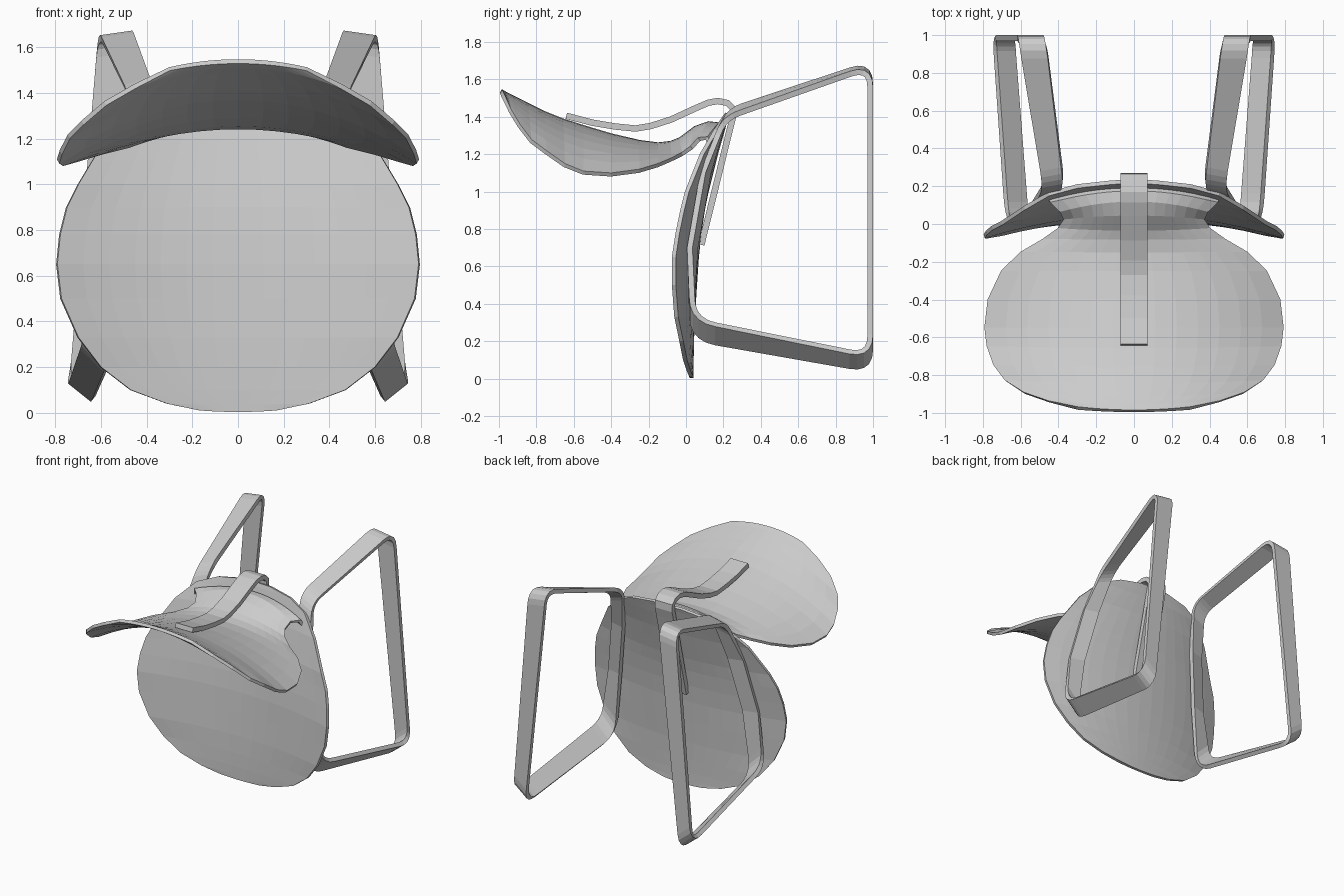
import bpy
from mathutils import Vector


def make_object(name, verts, faces):
    mesh = bpy.data.meshes.new(name)
    mesh.from_pydata(verts, [], faces)
    mesh.update()
    obj = bpy.data.objects.new(name, mesh)
    bpy.context.scene.collection.objects.link(obj)
    return obj


def shell(name, rows, columns=14, thickness=0.022):
    """Bent plywood: each row is half width, centre (y, z), edge (y, z)."""
    verts, faces = [], []
    n = columns + 1
    for w, cy, cz, ey, ez in rows:
        for i in range(n):
            u = 2 * i / columns - 1
            verts.append((w * u, cy + (ey - cy) * u * u, cz + (ez - cz) * u * u))
    for r in range(len(rows) - 1):
        for i in range(columns):
            a = r * n + i
            faces.append((a, a + 1, a + n + 1, a + n))
    obj = make_object(name, verts, faces)
    mod = obj.modifiers.new("thickness", "SOLIDIFY")
    mod.thickness = thickness
    mod.offset = 0
    return obj


def fillet(keys, closed, steps=5):
    """Round corners of (point, half width vector, radius) keys."""
    out = []
    count = len(keys)
    for i, (p, d, r) in enumerate(keys):
        p, d = Vector(p), Vector(d)
        if r == 0 or (not closed and i in (0, count - 1)):
            out.append((p, d))
            continue
        q, s = Vector(keys[i - 1][0]), Vector(keys[(i + 1) % count][0])
        a, b = p + (q - p).normalized() * r, p + (s - p).normalized() * r
        for k in range(steps + 1):
            t = k / steps
            out.append((a * (1 - t) ** 2 + p * 2 * t * (1 - t) + b * t * t, d))
    return out


def band(name, keys, closed, thickness):
    """Flat strip of rectangular section swept along a path."""
    path = fillet(keys, closed)
    n = len(path)
    verts, faces = [], []
    for i, (p, d) in enumerate(path):
        before = path[i - 1][0] if closed or i > 0 else p
        after = path[(i + 1) % n][0] if closed or i < n - 1 else p
        h = (after - before).cross(d).normalized() * thickness / 2
        verts += [p - d - h, p + d - h, p + d + h, p - d + h]
    for i in range(n if closed else n - 1):
        a, b = 4 * i, 4 * ((i + 1) % n)
        for k in range(4):
            m = (k + 1) % 4
            faces.append((a + k, a + m, b + m, b + k))
    if not closed:
        faces += [(3, 2, 1, 0), tuple(range(4 * n - 4, 4 * n))]
    return make_object(name, verts, faces)


# Seat: upright dished shell (half width, centre y, edge y, z)
seat = [(0.17, 0.03, 0.028, 0.008), (0.31, 0.03, 0.015, 0.04), (0.47, 0.03, -0.005, 0.10),
        (0.60, 0.032, -0.025, 0.20), (0.70, 0.037, -0.052, 0.33), (0.775, 0.048, -0.065, 0.50),
        (0.793, 0.058, -0.065, 0.65), (0.78, 0.072, -0.045, 0.78), (0.75, 0.09, -0.02, 0.90),
        (0.70, 0.11, 0.005, 1.0), (0.64, 0.135, 0.045, 1.10), (0.58, 0.16, 0.085, 1.20),
        (0.45, 0.197, 0.16, 1.33), (0.30, 0.213, 0.20, 1.39), (0.12, 0.223, 0.22, 1.418)]
# Bottom and top rows arc into the rim
seat_rows = [(w, c, z, e, z) for w, c, e, z in seat]
seat_rows[0] = (0.17, 0.03, 0.004, 0.028, 0.012)
shell("seat", seat_rows)

# Backrest: arched shell narrowing to a neck that curls onto the seat
back_rows = [
    (0.30, -0.99, 1.538, -0.975, 1.505), (0.45, -0.96, 1.52, -0.94, 1.43),
    (0.58, -0.92, 1.50, -0.895, 1.355), (0.68, -0.85, 1.465, -0.83, 1.27),
    (0.74, -0.76, 1.42, -0.75, 1.21), (0.775, -0.66, 1.38, -0.65, 1.14),
    (0.787, -0.55, 1.345, -0.55, 1.10), (0.77, -0.40, 1.30, -0.40, 1.09),
    (0.70, -0.25, 1.265, -0.25, 1.11), (0.60, -0.15, 1.252, -0.15, 1.14),
    (0.48, -0.08, 1.26, -0.08, 1.17), (0.40, -0.03, 1.28, -0.02, 1.20),
    (0.37, 0.05, 1.34, 0.03, 1.235), (0.39, 0.12, 1.365, 0.07, 1.28),
    (0.44, 0.17, 1.36, 0.11, 1.285), (0.45, 0.19, 1.335, 0.125, 1.255)]
shell("backrest", back_rows)

# Looped leg bands, one per side
leg = [
    ((0.425, 0.21, 1.41), (0.055, -0.01, -0.02), 0.09),
    ((0.54, 0.985, 1.675), (0.07, 0, -0.01), 0.11),
    ((0.69, 0.985, 0.083), (0.05, 0, 0.04), 0.11),
    ((0.62, 0.03, 0.263), (0.052, 0, 0.05), 0.13),
    ((0.565, 0.035, 0.70), (0.055, -0.015, 0.0), 0),
    ((0.49, 0.105, 1.10), (0.055, -0.015, 0.0), 0)]
for side, name in ((1, "right_leg_loop"), (-1, "left_leg_loop")):
    # Mirroring the width vector twice keeps the winding outward
    keys = [((side * p[0], p[1], p[2]), (d[0], d[1], side * d[2]) if side == 1
             else (d[0], -d[1], -d[2]), r) for p, d, r in leg]
    band(name, keys, True, 0.03)

# Central strut joining the seat and the backrest
strut_path = [(-0.64, 1.405), (-0.5, 1.368), (-0.38, 1.348), (-0.27, 1.337), (-0.19, 1.35),
              (-0.08, 1.385), (0.05, 1.445), (0.12, 1.475), (0.17, 1.484), (0.22, 1.474),
              (0.25, 1.445), (0.252, 1.40), (0.235, 1.335), (0.16, 1.03), (0.082, 0.715)]
band("back_strut", [((0, y, z), (0.072, 0, 0), 0) for y, z in strut_path], False, 0.034)
